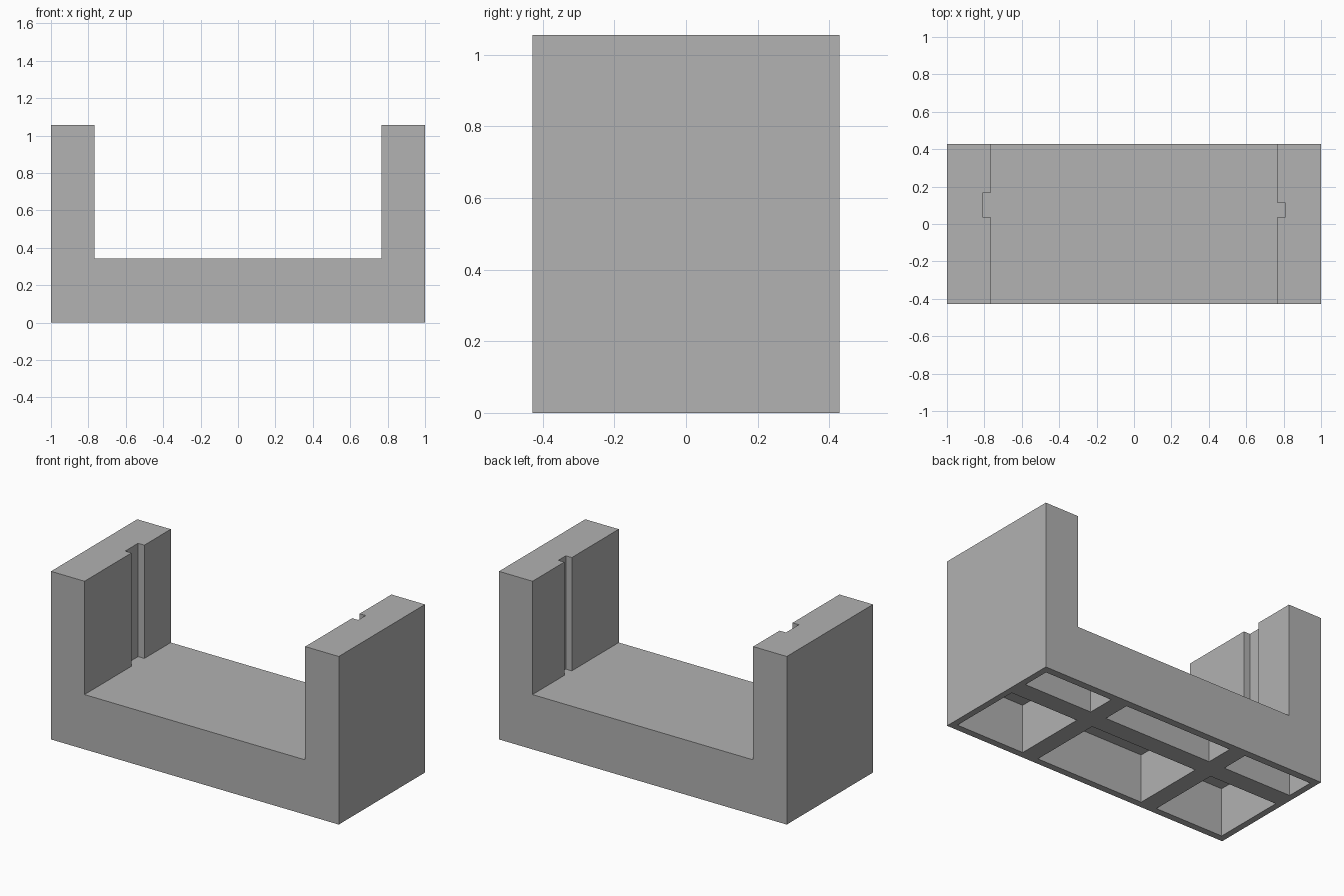
import bpy
import bmesh

HALF_DEPTH = 0.428
FLOOR_TOP = 0.344
HEIGHT = 1.056
WALL_IN = 0.767

if "Cube" in bpy.data.objects:
    bpy.data.objects.remove(bpy.data.objects["Cube"], do_unlink=True)

grey = bpy.data.materials.new("plain_grey")
grey.use_nodes = True
grey.diffuse_color = (0.445, 0.445, 0.445, 1)
grey.node_tree.nodes["Principled BSDF"].inputs["Base Color"].default_value = grey.diffuse_color


def make_object(name, bm):
    bmesh.ops.recalc_face_normals(bm, faces=bm.faces)
    mesh = bpy.data.meshes.new(name)
    bm.to_mesh(mesh)
    bm.free()
    mesh.materials.append(grey)
    obj = bpy.data.objects.new(name, mesh)
    bpy.context.collection.objects.link(obj)
    return obj


def add_box(bm, xs, ys, zs):
    verts = bmesh.ops.create_cube(bm, size=1)["verts"]
    for v in verts:
        v.co = [r[0] if c < 0 else r[1] for c, r in zip(v.co, (xs, ys, zs))]


# U-shaped cradle body: profile extruded along the depth
profile = [(-1, 0), (1, 0), (1, HEIGHT), (WALL_IN, HEIGHT), (WALL_IN, FLOOR_TOP),
           (-WALL_IN, FLOOR_TOP), (-WALL_IN, HEIGHT), (-1, HEIGHT)]
bm = bmesh.new()
face = bm.faces.new([bm.verts.new((x, -HALF_DEPTH, z)) for x, z in profile])
extruded = bmesh.ops.extrude_face_region(bm, geom=[face])["geom"]
bmesh.ops.translate(bm, vec=(0, 2 * HALF_DEPTH, 0),
                    verts=[g for g in extruded if isinstance(g, bmesh.types.BMVert)])
body = make_object("cradle_body", bm)

# Cutter: grid of hollow pockets in the underside
bm = bmesh.new()
for xs in ((-0.96, -0.486), (-0.375, 0.375), (0.486, 0.96)):
    for ys in ((-0.385, 0.084), (0.204, 0.382)):
        add_box(bm, xs, ys, (-0.1, 0.303))

# Cutter: vertical grooves in the inner walls, wider on the -x side
add_box(bm, (-0.811, -0.7), (0.038, 0.166), (FLOOR_TOP, HEIGHT + 0.1))
add_box(bm, (0.7, 0.809), (0.038, 0.112), (FLOOR_TOP, HEIGHT + 0.1))
cutter = make_object("pocket_and_groove_cutter", bm)
cutter.hide_render = True
cutter.hide_set(True)

cut = body.modifiers.new("pockets_and_grooves", "BOOLEAN")
cut.operation = "DIFFERENCE"
cut.solver = "EXACT"
cut.object = cutter
